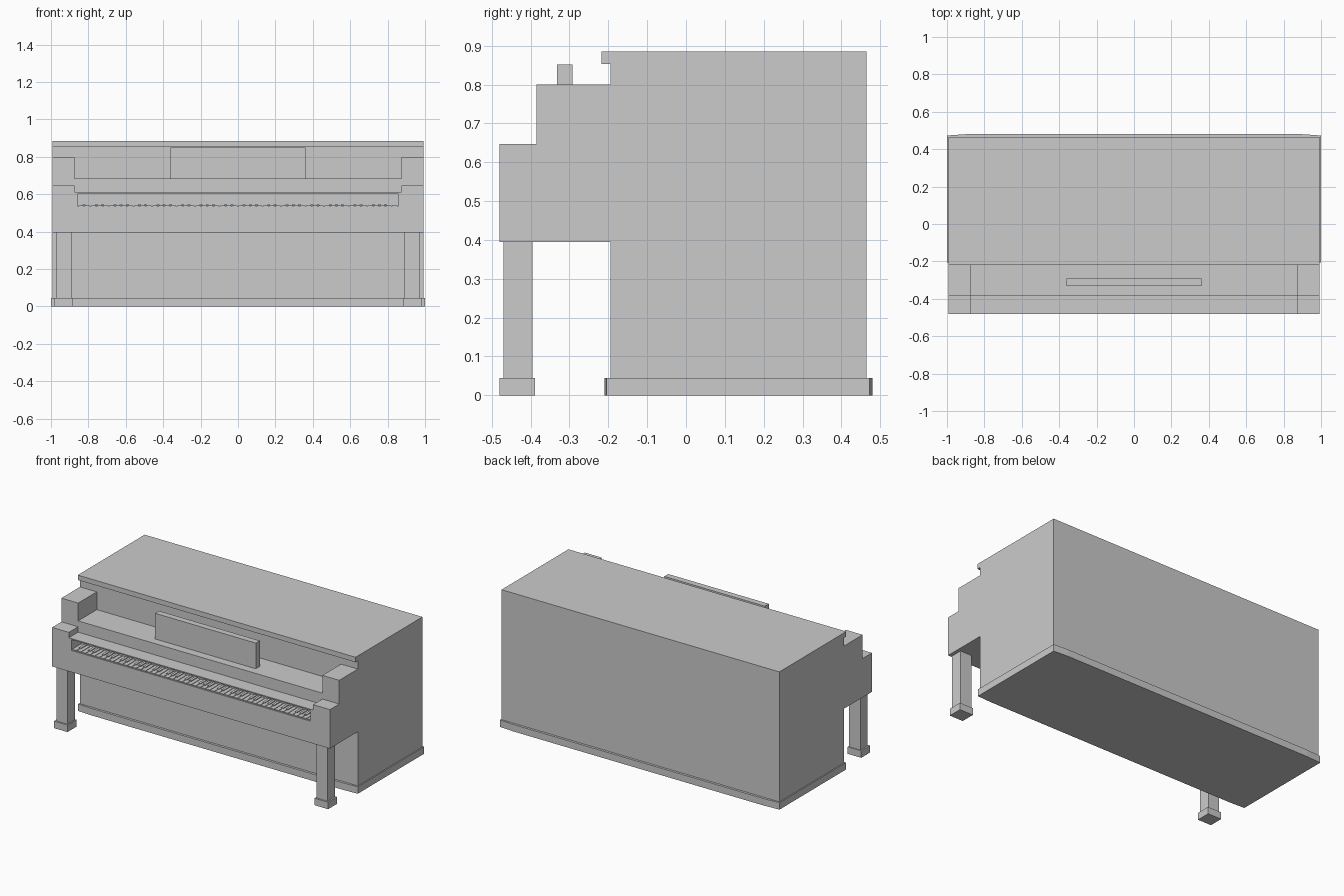
import bpy

if "Cube" in bpy.data.objects:
    bpy.data.objects.remove(bpy.data.objects["Cube"])


def prism(name, pts, a, b, axis):
    """Extrude a closed outline from a to b: (y, z) outline along X, (x, y) outline along Z."""
    n = len(pts)
    place = (lambda p, t: (t, p[0], p[1])) if axis == 'X' else (lambda p, t: (p[0], p[1], t))
    verts = [place(p, a) for p in pts] + [place(p, b) for p in pts]
    faces = [tuple(reversed(range(n))), tuple(range(n, 2 * n))]
    faces += [(i, (i + 1) % n, n + (i + 1) % n, n + i) for i in range(n)]
    mesh = bpy.data.meshes.new(name)
    mesh.from_pydata(verts, [], faces)
    ob = bpy.data.objects.new(name, mesh)
    bpy.context.collection.objects.link(ob)
    return ob


def box(name, x0, x1, y0, y1, z0, z1):
    return prism(name, [(x0, y0), (x1, y0), (x1, y1), (x0, y1)], z0, z1, 'Z')


def mirror_x(ob):
    ob.modifiers.new("mirror", 'MIRROR')
    return ob


FRONT, STEP, PANEL, BACK = -0.48, -0.385, -0.195, 0.465
HALF = 0.993

# Cabinet and overhanging lid in one side profile
prism("cabinet", [(PANEL, 0.045), (BACK, 0.045), (BACK, 0.885), (-0.218, 0.885),
                  (-0.218, 0.853), (PANEL, 0.853)], -HALF, HALF, 'X')

# Plinth with slightly bowed front and back
prism("plinth", [(-1, -0.205), (-0.9, -0.21), (0.9, -0.21), (1, -0.205),
                 (1, 0.473), (0.9, 0.48), (-0.9, 0.48), (-1, 0.473)], 0, 0.045, 'Z')

# Keyboard case: the profile wraps around the key slot
prism("keyboard_case", [(PANEL, 0.395), (PANEL, 0.685), (STEP, 0.685), (STEP, 0.612),
                        (FRONT, 0.612), (FRONT, 0.605), (-0.38, 0.605), (-0.38, 0.535),
                        (FRONT, 0.535), (FRONT, 0.395)], -0.855, 0.855, 'X')

# Cheek filling between key slot and arm
mirror_x(prism("key_cheek", [(PANEL, 0.395), (PANEL, 0.685), (STEP, 0.685), (STEP, 0.612),
                             (FRONT, 0.612), (FRONT, 0.395)], 0.855, 0.873, 'X'))

# Stepped arms
mirror_x(prism("arm", [(PANEL, 0.395), (PANEL, 0.8), (STEP, 0.8), (STEP, 0.647),
                       (FRONT, 0.647), (FRONT, 0.395)], 0.873, HALF, 'X'))

# Front legs and feet
mirror_x(box("front_leg", 0.89, 0.97, -0.47, -0.395, 0.045, 0.395))
mirror_x(box("front_foot", 0.883, 0.98, -0.48, -0.389, 0, 0.045))

# Music stand
box("music_stand", -0.36, 0.36, -0.332, -0.292, 0.685, 0.851)

# White keys with thin gaps, black keys between them in the usual 2-3 grouping
KEYS = 52
pitch = 1.71 / KEYS
for i in range(KEYS):
    x = -0.855 + i * pitch
    box(f"white_key_{i + 1}", x + 0.002, x + pitch - 0.002, -0.475, -0.38, 0.535, 0.541)
    if i < KEYS - 1 and i % 7 not in (1, 4):
        box(f"black_key_{i + 1}", x + pitch - 0.008, x + pitch + 0.008,
            -0.44, -0.38, 0.541, 0.546)
